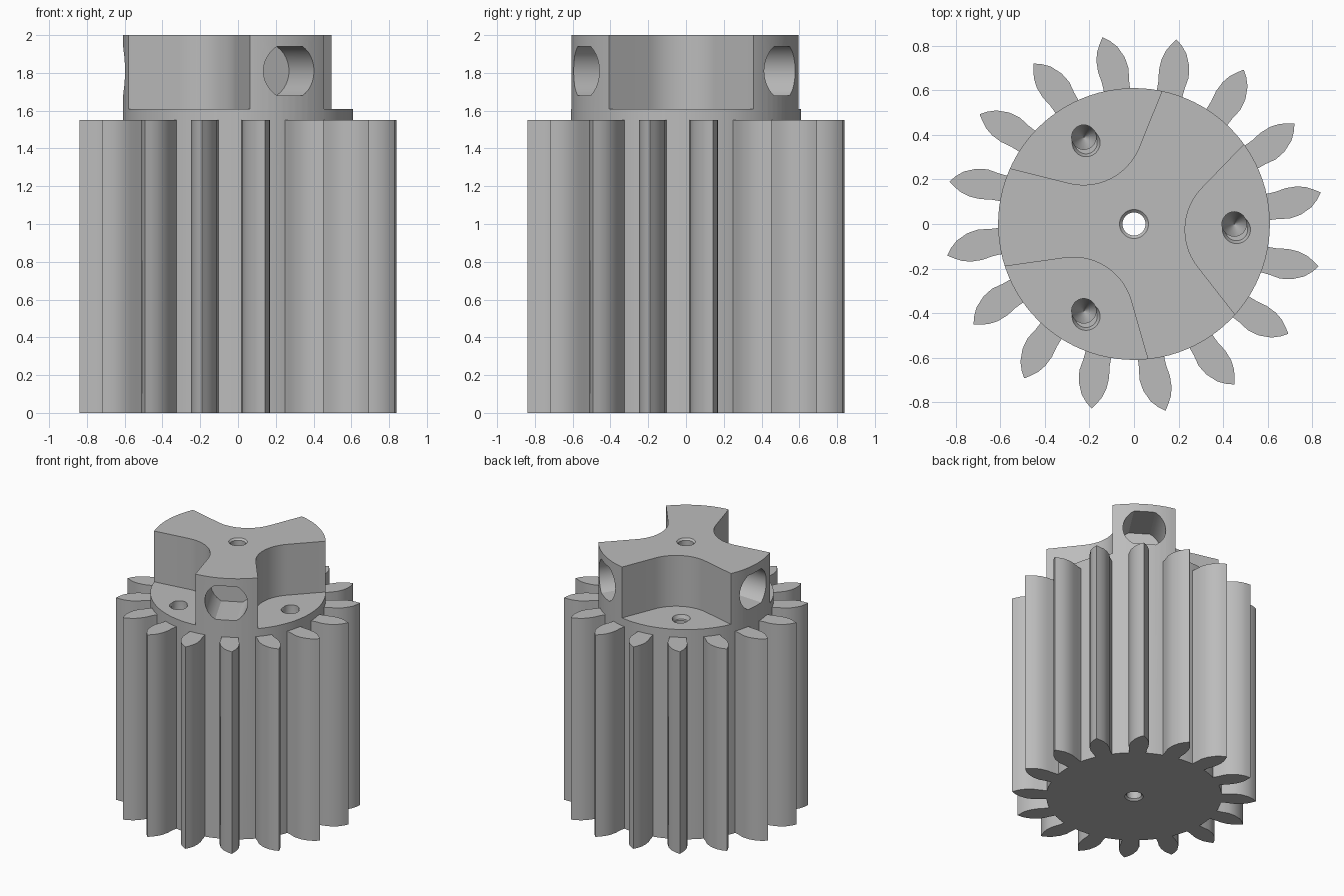
import bpy, bmesh
from math import sin, cos, radians, pi
from mathutils import Matrix, Vector

cube = bpy.data.objects.get("Cube")
if cube:
    bpy.data.objects.remove(cube)

grey = bpy.data.materials.new("plain grey")
grey.use_nodes = True
grey.diffuse_color = (0.5, 0.5, 0.5, 1)
grey.node_tree.nodes["Principled BSDF"].inputs["Base Color"].default_value = (0.5, 0.5, 0.5, 1)

R = 0.61          # hub radius
TEETH = 16
TOOTH_TOP, FLOOR, TOP = 1.55, 1.61, 2.0


def polar(r, deg):
    return (r * cos(radians(deg)), r * sin(radians(deg)))


def circle(r, n):
    return [polar(r, 360 * i / n) for i in range(n)]


def loft(bm, rings):
    """Skin equal-length (outline, z) rings and cap both ends."""
    loops = [[bm.verts.new((x, y, z)) for x, y in pts] for pts, z in rings]
    n = len(loops[0])
    for a, b in zip(loops, loops[1:]):
        for i in range(n):
            j = (i + 1) % n
            bm.faces.new((a[i], a[j], b[j], b[i]))
    bm.faces.new(loops[0][::-1])
    bm.faces.new(loops[-1])


def make(name, solids, matrix=None):
    bm = bmesh.new()
    for rings in solids:
        loft(bm, rings)
    bmesh.ops.recalc_face_normals(bm, faces=bm.faces)
    mesh = bpy.data.meshes.new(name)
    bm.to_mesh(mesh)
    bm.free()
    mesh.materials.append(grey)
    obj = bpy.data.objects.new(name, mesh)
    bpy.context.collection.objects.link(obj)
    if matrix:
        obj.matrix_world = matrix
    return obj


def cut(target, cutter):
    cutter.hide_render = True
    mod = target.modifiers.new("cut", "BOOLEAN")
    mod.operation = "DIFFERENCE"
    mod.solver = "EXACT"
    mod.object = cutter
    bpy.context.view_layer.objects.active = target
    bpy.ops.object.modifier_apply(modifier=mod.name)
    bpy.data.objects.remove(cutter)


def smooth(obj):
    bpy.ops.object.select_all(action="DESELECT")
    obj.select_set(True)
    bpy.context.view_layer.objects.active = obj
    bpy.ops.object.shade_smooth_by_angle(angle=radians(25))


# Leaning teeth: (radius, angle from the tip)
flank = [(0.6, -8), (0.65, -7.6), (0.7, -7.6), (0.75, -6.4), (0.8, -4.2),
         (0.83, -2), (0.85, 0), (0.82, 1.3), (0.79, 2.5), (0.75, 3.4),
         (0.7, 3.7), (0.65, 3.2), (0.6, 3.2)]
teeth = []
for k in range(TEETH):
    outline = [polar(r, 9.6 + 360 / TEETH * k + a) for r, a in flank]
    teeth.append([(outline, 0), (outline, TOOTH_TOP)])
smooth(make("gear_teeth", teeth))

# Solid hub
hub = make("hub", [[(circle(R, 96), 0), (circle(R, 96), TOP)]])

# Three rounded V notches leaving a three-armed top
arc_r, arc_c, lean = 0.27, 0.5, 41
notch = [(arc_c - arc_r * cos(radians(a)), -arc_r * sin(radians(a)))
         for a in [lean * (i / 10 - 1) for i in range(21)]]
run = Vector((sin(radians(lean)), cos(radians(lean)))) * 0.6
first, last = notch[0], notch[-1]
notch = [(first[0] + run.x, first[1] + run.y)] + notch + [(last[0] + run.x, last[1] - run.y)]
for k in range(3):
    turn = Matrix.Rotation(radians(120 * k - 3), 4, "Z")
    cut(hub, make("notch_cutter", [[(notch, FLOOR), (notch, TOP + 0.2)]], turn))

# Wide radial hole in each arm, flattened above and below
flat_hole = [(max(-0.13, min(0.13, x)), y) for x, y in circle(0.15, 48)]
for k in range(3):
    side = (Matrix.Rotation(radians(57 + 120 * k), 4, "Z")
            @ Matrix.Translation((0, 0, 1.81)) @ Matrix.Rotation(pi / 2, 4, "Y"))
    cut(hub, make("arm_hole_cutter", [[(flat_hole, 0.3), (flat_hole, 0.8)]], side))

# Pointed screw pits with an offset shallow lip in the notch floors
for k in range(3):
    x, y = polar(0.45, 120 * k)
    pit = [(circle(0.002, 32), 1.3), (circle(0.055, 32), 1.42), (circle(0.055, 32), 1.8)]
    cut(hub, make("pit_cutter", [pit], Matrix.Translation((x, y, 0))))
    lip = [(circle(0.05, 32), FLOOR - 0.03), (circle(0.065, 32), FLOOR + 0.005)]
    cut(hub, make("lip_cutter", [lip], Matrix.Translation((x + 0.01, y - 0.025, 0))))

# Chamfered shaft bore through the middle
bore = [(circle(r, 40), z) for r, z in
        [(0.075, -0.01), (0.052, 0.013), (0.052, TOP - 0.013), (0.075, TOP + 0.01)]]
cut(hub, make("bore_cutter", [bore]))
smooth(hub)
